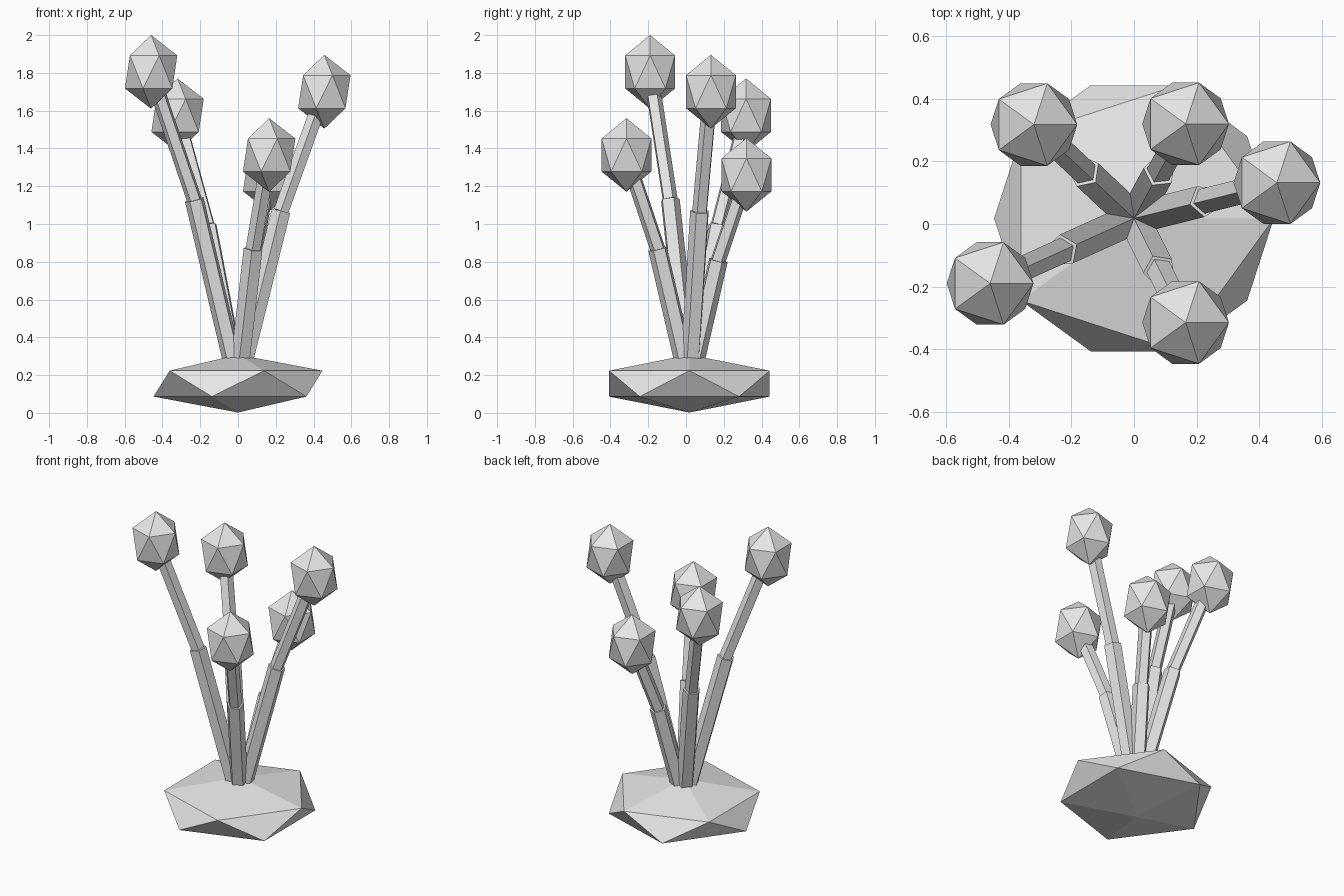
import bpy, bmesh
from mathutils import Vector, Matrix

cube = bpy.data.objects.get("Cube")
if cube:
    bpy.data.objects.remove(cube, do_unlink=True)

grey = bpy.data.materials.new("plain_grey")
grey.use_nodes = True
COLOUR = (0.8, 0.8, 0.8, 1)
grey.diffuse_color = COLOUR
grey.node_tree.nodes["Principled BSDF"].inputs["Base Color"].default_value = COLOUR


def finish(name, bm):
    mesh = bpy.data.meshes.new(name)
    bm.to_mesh(mesh)
    bm.free()
    mesh.materials.append(grey)
    bpy.context.collection.objects.link(bpy.data.objects.new(name, mesh))


def faceted_ball(name, centre, scale):
    bm = bmesh.new()
    matrix = Matrix.Translation(centre) @ Matrix.Diagonal((*scale, 1))
    bmesh.ops.create_icosphere(bm, subdivisions=1, radius=1, matrix=matrix)
    finish(name, bm)


def rod(name, start, end, radius):
    """Five-sided rod with one edge turned upward."""
    bm = bmesh.new()
    axis = end - start
    matrix = Matrix.Translation((start + end) / 2) @ axis.to_track_quat('Z', 'Y').to_matrix().to_4x4()
    bmesh.ops.create_cone(bm, cap_ends=True, segments=5, radius1=radius,
                          radius2=radius, depth=axis.length, matrix=matrix)
    finish(name, bm)


# Flattened base stone
root = Vector((0, 0.018, 0.155))
faceted_ball("base_stone", root, (0.5, 0.5, 0.153))

# Bent stalks, each carrying a tall faceted bulb
bulbs = [(-0.46, -0.19, 1.805), (0.457, 0.132, 1.70), (-0.32, 0.318, 1.575),
         (0.165, -0.315, 1.365), (0.165, 0.32, 1.26)]
for number, position in enumerate(bulbs, 1):
    top = Vector(position)
    joint = root.lerp(top, 0.5)
    joint.z = root.z + (top.z - root.z) * 0.59
    rod(f"lower_stalk_{number}", root, joint, 0.053)
    rod(f"upper_stalk_{number}", joint, top, 0.042)
    faceted_ball(f"bulb_{number}", top, (0.155, 0.155, 0.195))
